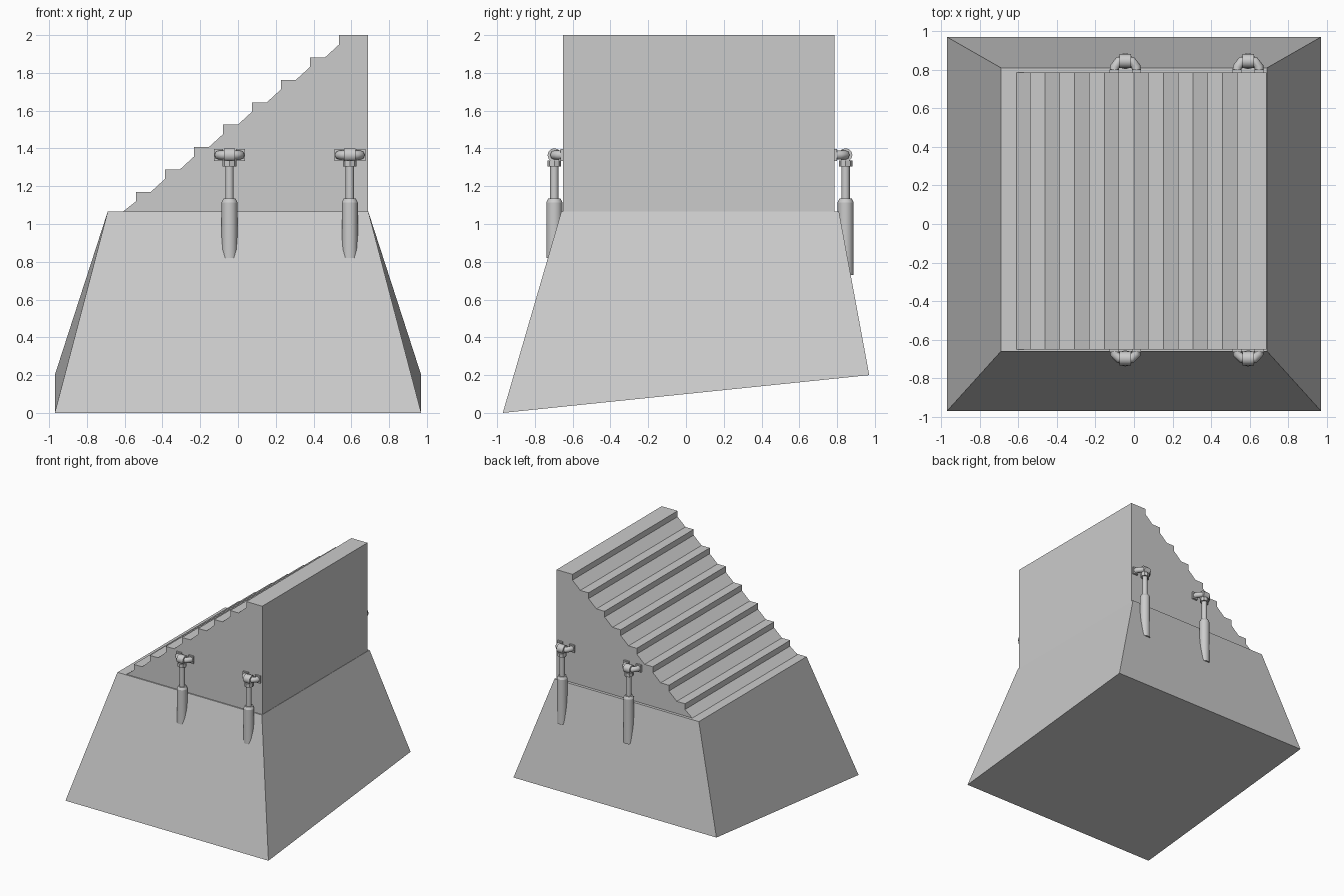
import bpy, bmesh, math
from mathutils import Vector

if "Cube" in bpy.data.objects:
    bpy.data.objects.remove(bpy.data.objects["Cube"])


def mesh_object(name, verts, faces):
    me = bpy.data.meshes.new(name)
    me.from_pydata(verts, [], faces)
    bm = bmesh.new()
    bm.from_mesh(me)
    bmesh.ops.recalc_face_normals(bm, faces=bm.faces)
    bm.to_mesh(me)
    bm.free()
    ob = bpy.data.objects.new(name, me)
    bpy.context.collection.objects.link(ob)
    return ob


def cylinder(name, a, b, radius, sides=12, radius_end=None):
    a, b = Vector(a), Vector(b)
    end = radius if radius_end is None else radius_end
    bpy.ops.mesh.primitive_cone_add(vertices=sides, radius1=radius, radius2=end,
                                    depth=(b - a).length, location=(a + b) / 2)
    ob = bpy.context.object
    ob.name = name
    ob.rotation_euler = (b - a).to_track_quat('Z', 'Y').to_euler()
    bpy.ops.object.shade_smooth_by_angle(angle=math.radians(35))
    return ob


# Tapered base with a sloping underside
TOP = 1.065
base = mesh_object("base",
    [(-.97, -.97, 0), (.97, -.97, 0), (.97, .97, .2), (-.97, .97, .2),
     (-.69, -.66, TOP), (.69, -.66, TOP), (.69, .81, TOP), (-.69, .81, TOP)],
    [(0, 1, 2, 3), (4, 5, 6, 7), (0, 1, 5, 4), (1, 2, 6, 5), (2, 3, 7, 6), (3, 0, 4, 7)])

# Stair block: each riser has a sloped foot where the ramp shows through
FRONT, BACK = -.65, .785
profile = []
for i in range(8):
    x, z = -.54 + .1536 * i, 1.17 + .1186 * i
    below = TOP if i == 0 else z - .1186
    profile += [(x - .07 - (.005 if i else 0), below), (x, z - .05), (x, z)]
profile += [(.687, 2.0), (.687, TOP)]
n = len(profile)
stairs = mesh_object("stairs",
    [(x, FRONT, z) for x, z in profile] + [(x, BACK, z) for x, z in profile],
    [tuple(range(n)), tuple(range(n, 2 * n))] +
    [(i, (i + 1) % n, n + (i + 1) % n, n + i) for i in range(n)])


def piston(tag, x, wall, side, low):
    y = wall + side * (.047 if side < 0 else .06)
    # Body, neck ring, rod and collar
    cylinder("piston_body_" + tag, (x, y, low), (x, y, 1.115), .042)
    cylinder("piston_neck_" + tag, (x, y, 1.115), (x, y, 1.135), .042, 12, .032)
    cylinder("piston_rod_" + tag, (x, y, 1.1), (x, y, 1.345), .022)
    cylinder("rod_collar_" + tag, (x, y, 1.305), (x, y, 1.335), .036, 8)
    # Knuckle around the handle
    cylinder("knuckle_" + tag, (x - .03, y, 1.365), (x + .03, y, 1.365), .036)
    # Bent handle fixed to the wall
    cu = bpy.data.curves.new("handle_" + tag, 'CURVE')
    cu.dimensions = '3D'
    cu.bevel_depth, cu.bevel_resolution, cu.use_fill_caps = .024, 2, True
    sp = cu.splines.new('POLY')
    pts = [(-.058, wall - side * .01), (-.056, wall + (y - wall) * .5), (-.034, y),
           (.034, y), (.056, wall + (y - wall) * .5), (.058, wall - side * .01)]
    sp.points.add(len(pts) - 1)
    for p, (dx, py) in zip(sp.points, pts):
        p.co = (x + dx, py, 1.365, 1)
    bpy.context.collection.objects.link(bpy.data.objects.new("handle_" + tag, cu))
    # Wall feet of the handle
    for s in (-1, 1):
        bpy.ops.mesh.primitive_cube_add(size=1, location=(x + s * .058, wall + side * .005, 1.365))
        foot = bpy.context.object
        foot.name = "handle_foot_" + tag
        foot.dimensions = (.048, .02, .062)


# Two pistons on each side
for k, x in enumerate((-.045, .592)):
    piston(f"front_{k}", x, FRONT, -1, .82)
    piston(f"back_{k}", x, BACK, 1, .73)
